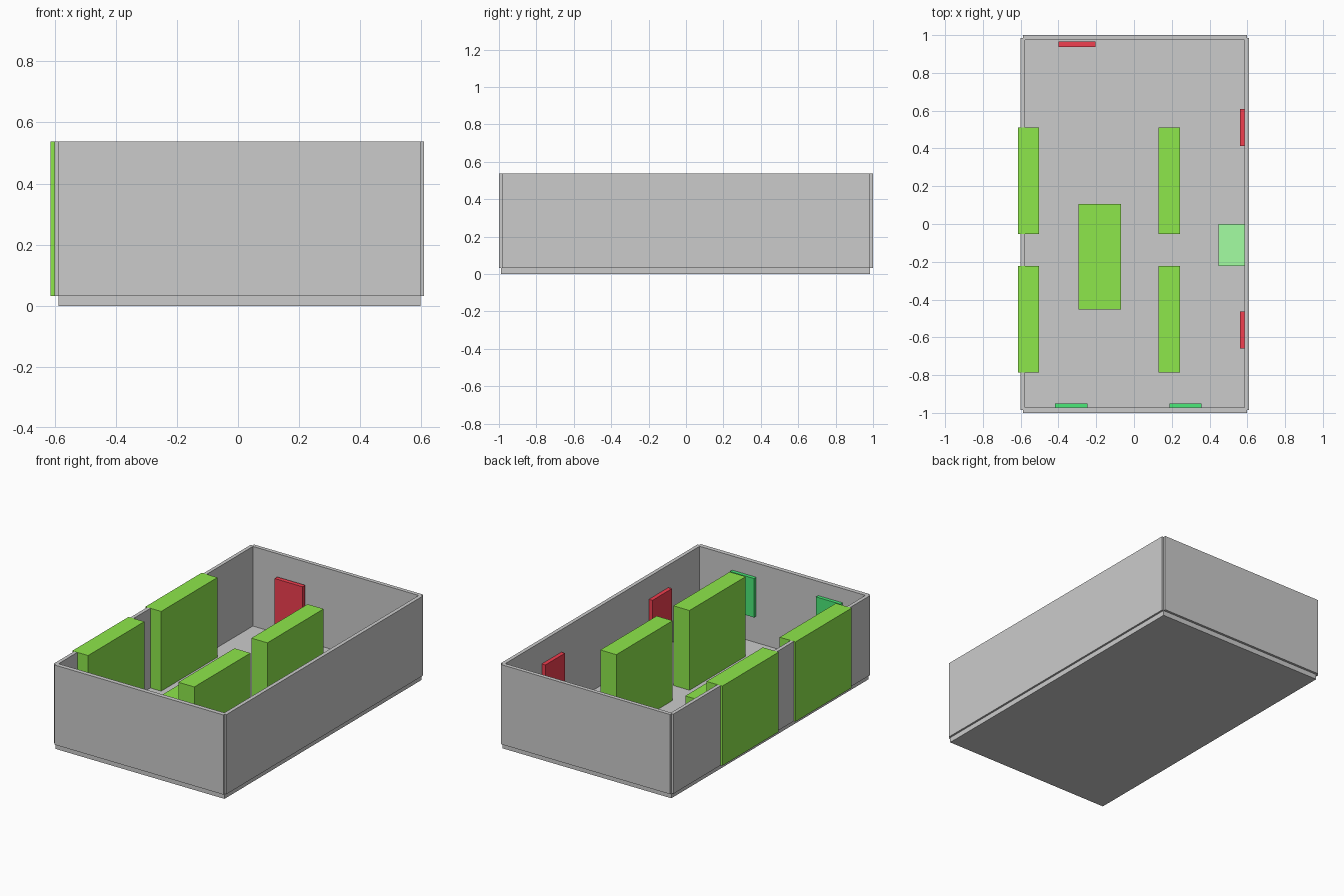
import bpy

if "Cube" in bpy.data.objects:
    bpy.data.objects.remove(bpy.data.objects["Cube"])


def material(name, rgb):
    m = bpy.data.materials.new(name)
    m.diffuse_color = (*rgb, 1.0)
    m.use_nodes = True
    m.node_tree.nodes["Principled BSDF"].inputs["Base Color"].default_value = m.diffuse_color
    return m


def box(name, x, y, z, mat=None):
    """Axis-aligned box from (min, max) ranges."""
    bpy.ops.mesh.primitive_cube_add(size=1, location=[sum(r) / 2 for r in (x, y, z)])
    ob = bpy.context.object
    ob.name = name
    ob.scale = [r[1] - r[0] for r in (x, y, z)]
    bpy.ops.object.transform_apply(location=False, rotation=False, scale=True)
    if mat:
        ob.data.materials.append(mat)
    return ob


green = material("shelf_green", (0.27, 0.80, 0.07))
light_green = material("counter_green", (0.37, 1.0, 0.36))
window_green = material("window_green", (0.07, 0.82, 0.19))
red = material("door_red", (0.88, 0.05, 0.08))

FLOOR, TOP = 0.032, 0.537
wall_z = (FLOOR, TOP)

# Floor slab and the four walls
box("floor", (-0.587, 0.597), (-0.988, 0.985), (0, FLOOR))
box("front_wall", (-0.587, 0.597), (-1.0, -0.972), wall_z)
box("back_wall", (-0.587, 0.597), (0.975, 1.0), wall_z)
box("left_wall", (-0.601, -0.578), (-0.985, 0.985), wall_z)
box("right_wall", (0.585, 0.609), (-0.985, 0.985), wall_z)

# Tall shelves: two rows of two
for row, x in (("left", (-0.613, -0.502)), ("middle", (0.131, 0.243))):
    for place, y in (("front", (-0.785, -0.222)), ("back", (-0.053, 0.511))):
        box(f"{row}_{place}_shelf", x, y, (FLOOR, TOP + 0.0006), green)

# Low central table and counter against the right wall
box("low_table", (-0.293, -0.069), (-0.453, 0.106), (FLOOR, 0.175), green)
box("counter", (0.448, 0.585), (-0.222, 0.001), (FLOOR, 0.175), light_green)

# Doors
door_z = (FLOOR, 0.395)
box("back_door", (-0.400, -0.204), (0.938, 0.965), door_z, red)
box("right_back_door", (0.560, 0.585), (0.413, 0.609), door_z, red)
box("right_front_door", (0.560, 0.585), (-0.659, -0.464), door_z, red)

# Windows on the front wall
for side, x in (("left", (-0.419, -0.247)), ("right", (0.188, 0.357))):
    box(f"{side}_window", x, (-0.972, -0.950), (0.20, 0.447), window_green)
